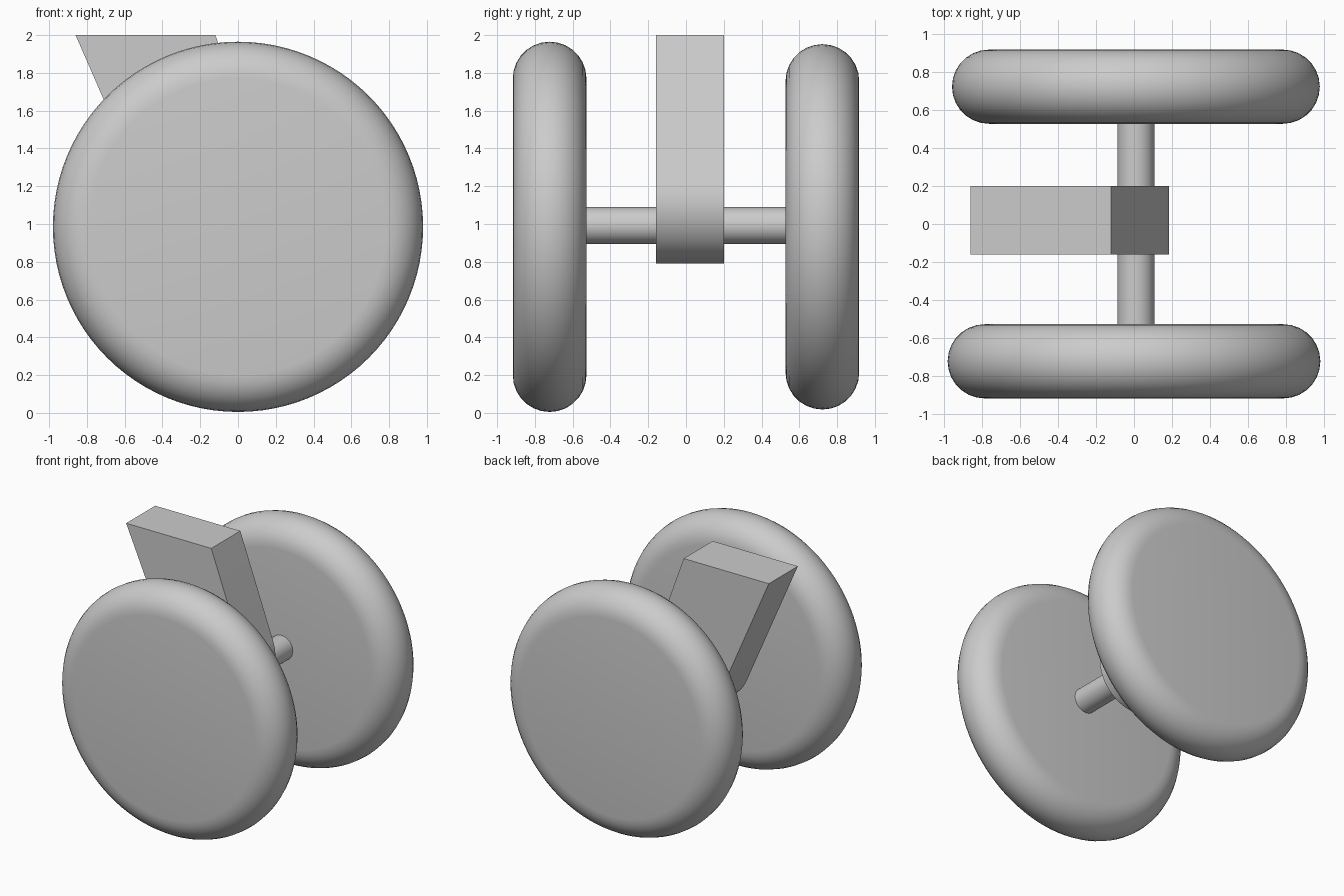
import bpy, bmesh, math
from mathutils import Matrix, Vector

if "Cube" in bpy.data.objects:
    bpy.data.objects.remove(bpy.data.objects["Cube"])


def finish(name, bm, angle):
    bmesh.ops.recalc_face_normals(bm, faces=bm.faces)
    mesh = bpy.data.meshes.new(name)
    bm.to_mesh(mesh)
    bm.free()
    ob = bpy.data.objects.new(name, mesh)
    bpy.context.collection.objects.link(ob)
    bpy.ops.object.select_all(action='DESELECT')
    ob.select_set(True)
    bpy.context.view_layer.objects.active = ob
    bpy.ops.object.shade_smooth_by_angle(angle=math.radians(angle))
    return ob


def wheel(name, x, y, z, radius, half=0.195, steps=14, segs=96):
    # flat disc with a fully rounded rim, spun about the y axis
    bm = bmesh.new()
    flat = radius - half
    profile = [(0, -half)]
    for i in range(steps + 1):
        a = -math.pi / 2 + math.pi * i / steps
        profile.append((flat + half * math.cos(a), half * math.sin(a)))
    profile.append((0, half))
    verts = [bm.verts.new((x + r, y + d, z)) for r, d in profile]
    edges = [bm.edges.new(p) for p in zip(verts, verts[1:])]
    bmesh.ops.spin(bm, geom=verts + edges, cent=(x, y, z), axis=(0, 1, 0),
                   angle=2 * math.pi, steps=segs)
    bmesh.ops.remove_doubles(bm, verts=bm.verts, dist=1e-4)
    return finish(name, bm, 30)


# Wheels: the rear one is very slightly smaller
wheel("front_wheel", 0, -0.722, 0.985, 0.98)
wheel("back_wheel", 0.01, 0.722, 0.985, 0.967)

# Axle
bm = bmesh.new()
bmesh.ops.create_cone(bm, cap_ends=True, segments=48, radius1=0.097, radius2=0.097, depth=1.1,
                      matrix=Matrix.Translation((0.01, 0, 0.992)) @ Matrix.Rotation(math.pi / 2, 4, 'X'))
finish("axle", bm, 30)

# Slanted bracket: flat top, tapering sides, rounded lower end around the axle
bm = bmesh.new()
cx, cz, r = -0.127, 1.102, 0.312
outline = [(-0.12, 2.0), (-0.86, 2.0)]
start, end = math.radians(203.7), math.radians(380.3)
for i in range(25):
    a = start + (end - start) * i / 24
    outline.append((cx + r * math.cos(a), cz + r * math.sin(a)))
face = bm.faces.new([bm.verts.new((px, -0.16, pz)) for px, pz in outline])
new = bmesh.ops.extrude_face_region(bm, geom=[face])["geom"]
bmesh.ops.translate(bm, verts=[v for v in new if isinstance(v, bmesh.types.BMVert)],
                    vec=Vector((0, 0.36, 0)))
finish("bracket", bm, 30)
